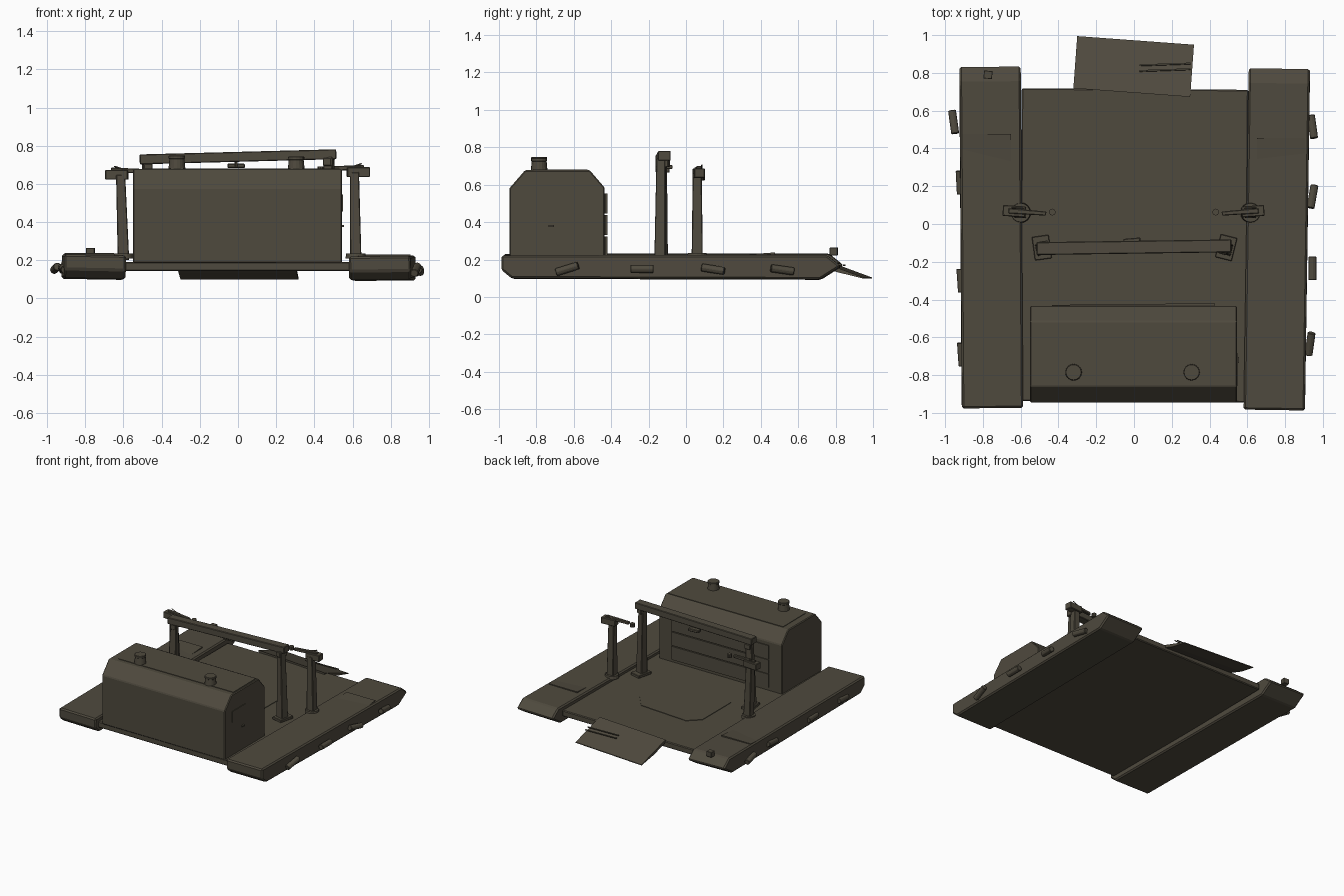
import bpy, bmesh, math
from mathutils import Vector, Matrix

paint = bpy.data.materials.new("dark olive drab")
paint.diffuse_color = (0.078, 0.068, 0.048, 1)


def add(name, bm, loc=(0, 0, 0), rot=(0, 0, 0), bevel=0):
    bmesh.ops.recalc_face_normals(bm, faces=bm.faces)
    me = bpy.data.meshes.new(name)
    bm.to_mesh(me)
    bm.free()
    ob = bpy.data.objects.new(name, me)
    bpy.context.collection.objects.link(ob)
    ob.location = loc
    ob.rotation_euler = [math.radians(a) for a in rot]
    me.materials.append(paint)
    if bevel:
        m = ob.modifiers.new("worn edge", 'BEVEL')
        m.width, m.segments, m.limit_method = bevel, 1, 'ANGLE'
    return ob


def box(name, size, loc, rot=(0, 0, 0), bevel=0.0):
    bm = bmesh.new()
    bmesh.ops.create_cube(bm, size=1)
    bmesh.ops.scale(bm, vec=size, verts=bm.verts)
    return add(name, bm, loc, rot, bevel)


def tube(name, r1, r2, depth, loc, rot=(0, 0, 0), sides=12, bevel=0.0):
    bm = bmesh.new()
    bmesh.ops.create_cone(bm, cap_ends=True, segments=sides, radius1=r1, radius2=r2, depth=depth)
    return add(name, bm, loc, rot, bevel)


def prism(name, points, vec, loc=(0, 0, 0), rot=(0, 0, 0), bevel=0.0):
    """Extrude a planar outline along vec."""
    bm = bmesh.new()
    face = bm.faces.new([bm.verts.new(p) for p in points])
    ext = bmesh.ops.extrude_face_region(bm, geom=[face])
    bmesh.ops.translate(bm, vec=vec, verts=[v for v in ext['geom'] if isinstance(v, bmesh.types.BMVert)])
    return add(name, bm, loc, rot, bevel)


def strut(name, a, b, w0, w1):
    """Square tapered bar from a to b."""
    a, b = Vector(a), Vector(b)
    bm = bmesh.new()
    k = math.sqrt(0.5)
    turn = Matrix.Rotation(math.pi / 4, 4, 'Z')
    bmesh.ops.create_cone(bm, cap_ends=True, segments=4, radius1=w0 * k, radius2=w1 * k,
                          depth=(b - a).length, matrix=turn)
    ob = add(name, bm, (a + b) / 2, bevel=0.004)
    ob.rotation_euler = (b - a).to_track_quat('Z', 'Y').to_euler()
    return ob


# pontoons: side profile swept across, each slightly askew
hull = [(-0.905, 0.128), (-0.905, 0.05), (-0.85, 0.005), (0.80, 0.0), (0.91, 0.07), (0.835, 0.13)]
for side, x, y, z, roll, yaw in (("left", -0.757, -0.07, 0.10, -1.0, 0.4),
                                 ("right", 0.757, -0.08, 0.093, 0.5, -0.85)):
    prism(side + "_pontoon", [(-0.162, a, b) for a, b in hull], (0.324, 0, 0),
          (x, y, z), (0, -roll, yaw), 0.01)

# deck, rear ramp and the shallow pad on the deck
box("deck", (1.20, 1.655, 0.048), (0.0, -0.113, 0.168), (0, 0, -0.4), 0.006)
prism("rear_ramp", [(0, -0.15, 0.052), (0, 0.127, -0.05), (0, 0.127, -0.056), (0, -0.02, -0.02), (0, -0.15, 0.03)],
      (0.62, 0, 0), (-0.31, 0.868, 0.154), (0, 0, -4.2))
for i, dy in enumerate((0.80, 0.83)):
    box("ramp_tread_%d" % i, (0.27, 0.008, 0.006), (0.165, dy + 0.015, 0.203 - (dy - 0.74) * 0.37), (-20, 0, 2))
pad = [(-0.24, 0.345), (0.18, 0.315), (0.28, 0.19), (0.275, -0.08), (0.18, -0.20), (-0.05, -0.20),
       (-0.23, -0.18), (-0.33, -0.10), (-0.33, 0.26)]
prism("deck_pad", [(x, y, 0.188) for x, y in pad], (0, 0, 0.008))

# raised wedge hatches on the pontoons
for side, x0, x1, y1, z in (("left", -0.91, -0.65, 0.477, 0.226), ("right", 0.65, 0.905, 0.455, 0.218)):
    prism(side + "_hatch", [(x0, 0.14, z - 0.012), (x0, y1, z + 0.012), (x0, y1, z - 0.012)],
          (x1 - x0, 0, 0))

# cabin with chamfered roof
roofline = [(-0.945, 0.185), (-0.945, 0.58), (-0.86, 0.678), (-0.515, 0.678), (-0.435, 0.585), (-0.435, 0.185)]
prism("cabin", [(-0.55, y, z) for y, z in roofline], (1.095, 0, 0), (0, 0, 0), (0, 0, 0), 0.006)
box("roof_panel", (1.02, 0.29, 0.008), (0.02, -0.675, 0.678), (0, 0, 0.4))
for i, z in enumerate((0.27, 0.385, 0.50)):
    box("rear_wall_board_%d" % i, (0.86, 0.014, 0.108), (-0.005, -0.431, z), (0, 0, 0.6))
box("side_vent", (0.008, 0.17, 0.09), (0.546, -0.77, 0.50))
box("side_latch", (0.014, 0.03, 0.01), (0.549, -0.72, 0.38))
for x, z in ((-0.32, 0.678), (0.305, 0.672)):
    tube("chimney", 0.046, 0.038, 0.085, (x, -0.785, z + 0.025), sides=16, bevel=0.004)
    tube("chimney_cap", 0.043, 0.043, 0.018, (x, -0.785, z + 0.062), sides=16, bevel=0.003)

# gantry: two posts and a crooked crossbeam
for s, yaw in ((-1, 8), (1, -14)):
    box("gantry_foot", (0.09, 0.125, 0.022), (s * 0.488, -0.125, 0.203), (0, 0, yaw), 0.003)
    strut("gantry_post", (s * 0.488, -0.133, 0.20), (s * 0.475, -0.13, 0.725 + s * 0.015), 0.062, 0.048)
    box("gantry_shoulder", (0.045, 0.07, 0.04), (s * 0.475, -0.125, 0.70 + s * 0.015), (0, 0, yaw), 0.003)
box("gantry_beam", (1.03, 0.068, 0.052), (0.0, -0.123, 0.742), (0, -1.5, 0.8), 0.004)
box("beam_hook", (0.09, 0.04, 0.022), (-0.01, -0.095, 0.695), (0, 0, 5), 0.004)
strut("hook_hanger", (-0.01, -0.11, 0.69), (-0.01, -0.12, 0.73), 0.015, 0.015)

# lamp davits on both inner pontoon edges
for side, xb, xt, z, s in (("left", -0.60, -0.615, 0.648, -1), ("right", 0.617, 0.610, 0.662, 1)):
    tube(side + "_davit_base", 0.054, 0.05, 0.025, (xb, 0.06, 0.222), sides=16)
    strut(side + "_davit_post", (xb, 0.06, 0.20), (xt, 0.06, z), 0.06, 0.048)
    box(side + "_davit_head", (0.12, 0.058, 0.052), (xt - s * -0.02, 0.068, z), (0, 0, 4 * s), 0.004)
    strut(side + "_davit_arm", (xt + s * 0.05, 0.07, z + 0.024), (s * 0.465, 0.055, z + 0.018), 0.028, 0.022)
    strut(side + "_davit_stay", (s * 0.65, 0.085, z + 0.045), (s * 0.57, 0.08, z + 0.018), 0.008, 0.008)
    tube(side + "_davit_lamp", 0.018, 0.018, 0.028, (s * 0.433, 0.063, z + 0.015), sides=10)

# rope fenders along the hull sides
for x, y, z, pitch, yaw in ((0.932, -0.635, 0.150, 17, -8), (0.945, -0.235, 0.150, 0, 0),
                            (0.945, 0.145, 0.148, -9, -10), (0.945, 0.515, 0.145, -8, 8),
                            (-0.955, 0.54, 0.158, -8, 8), (-0.92, 0.22, 0.155, 6, 3),
                            (-0.915, -0.30, 0.155, 0, 4), (-0.912, -0.69, 0.155, 5, 4)):
    tube("fender", 0.022, 0.022, 0.125, (x, y, z), (pitch - 90, 0, yaw), sides=8, bevel=0.003)

# small stern marker block
box("stern_marker", (0.045, 0.042, 0.042), (-0.773, 0.79, 0.243), (0, 0, -4), 0.002)
